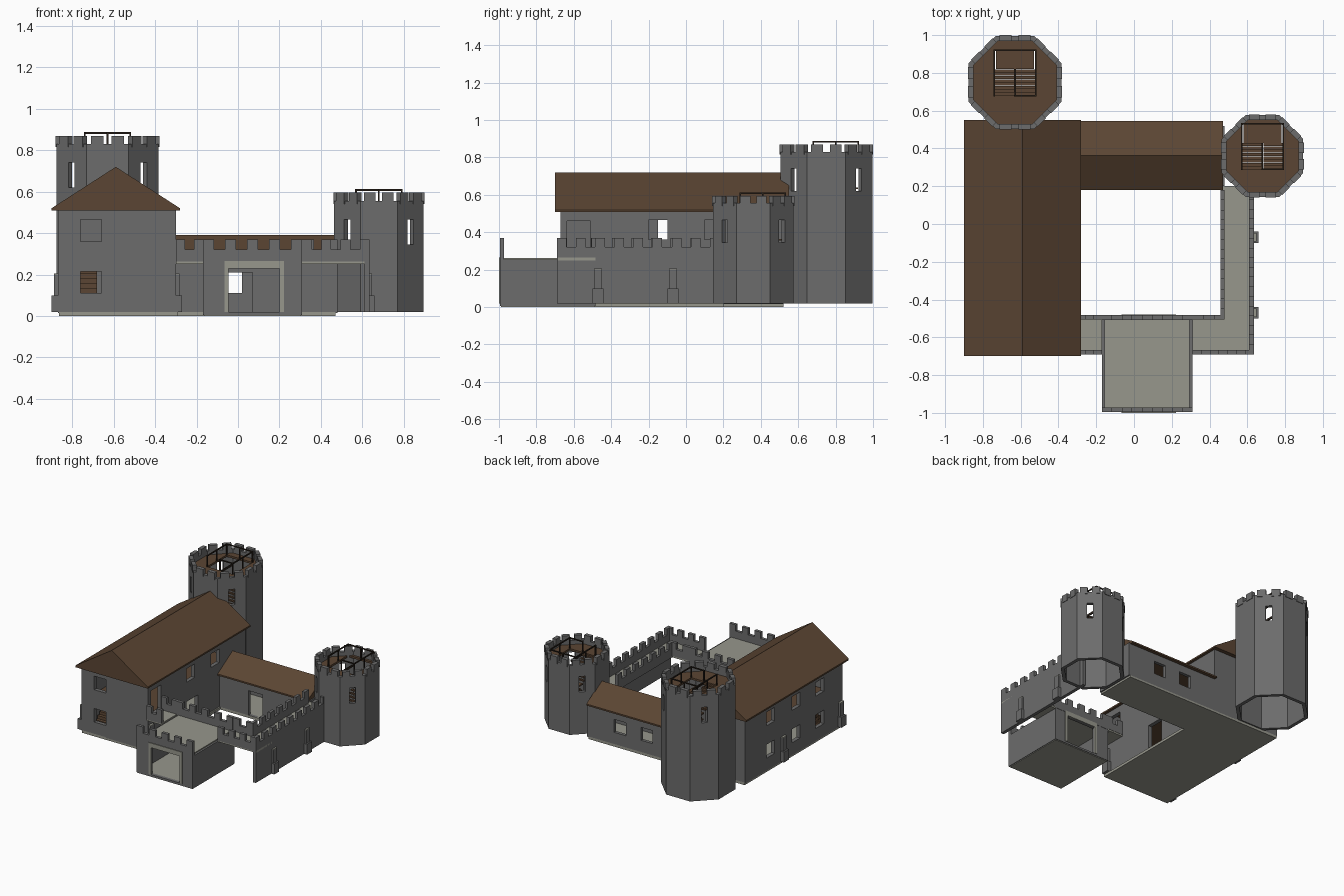
import bpy, bmesh, math
from mathutils import Matrix, Vector

if "Cube" in bpy.data.objects:
    bpy.data.objects.remove(bpy.data.objects["Cube"])


def material(name, rgb):
    m = bpy.data.materials.new(name)
    m.diffuse_color = (*rgb, 1)
    m.use_nodes = True
    m.node_tree.nodes["Principled BSDF"].inputs["Base Color"].default_value = m.diffuse_color
    return m


GREY = material("grey stone", (0.15, 0.15, 0.15))
PALE = material("pale stone", (0.31, 0.31, 0.265))
BROWN = material("brown timber", (0.105, 0.06, 0.033))
DARK = material("dark timber", (0.025, 0.017, 0.011))


def finish(name, bm, mat):
    bmesh.ops.recalc_face_normals(bm, faces=bm.faces)
    me = bpy.data.meshes.new(name)
    bm.to_mesh(me)
    bm.free()
    me.materials.append(mat)
    ob = bpy.data.objects.new(name, me)
    bpy.context.collection.objects.link(ob)
    return ob


def add_box(bm, b, rot=None):
    """b = (x0, x1, y0, y1, z0, z1)"""
    c = Vector(((b[0] + b[1]) / 2, (b[2] + b[3]) / 2, (b[4] + b[5]) / 2))
    m = Matrix.Translation(c)
    if rot is not None:
        m = m @ Matrix.Rotation(rot, 4, 'Z')
    m = m @ Matrix.Diagonal((b[1] - b[0], b[3] - b[2], b[5] - b[4], 1))
    bmesh.ops.create_cube(bm, size=1, matrix=m)


def boxes(name, mat, *bs):
    bm = bmesh.new()
    for b in bs:
        add_box(bm, b)
    return finish(name, bm, mat)


def octagon(name, mat, cx, cy, apothem, z0, z1):
    bm = bmesh.new()
    r = apothem / math.cos(math.pi / 8)
    m = Matrix.Translation((cx, cy, (z0 + z1) / 2)) @ Matrix.Rotation(math.pi / 8, 4, 'Z')
    bmesh.ops.create_cone(bm, cap_ends=True, segments=8, radius1=r, radius2=r, depth=z1 - z0, matrix=m)
    return finish(name, bm, mat)


def cut(ob, cutters):
    for c in cutters:
        mod = ob.modifiers.new("cut", 'BOOLEAN')
        mod.operation, mod.solver, mod.object = 'DIFFERENCE', 'EXACT', c
    bpy.context.view_layer.update()
    dg = bpy.context.evaluated_depsgraph_get()
    me = bpy.data.meshes.new_from_object(ob.evaluated_get(dg))
    ob.modifiers.clear()
    ob.data = me
    for c in cutters:
        bpy.data.objects.remove(c)


def cut_boxes(ob, *bs):
    cut(ob, [boxes("cutter", GREY, b) for b in bs])


def prism_roof(name, axis, a0, a1, b0, b1, z0, z1):
    """Gable roof, ridge along axis between a0 and a1."""
    bm = bmesh.new()
    rings = []
    for a in (a0, a1):
        pts = [(b0, z0 - 0.012), (b1, z0 - 0.012), (b1, z0), ((b0 + b1) / 2, z1), (b0, z0)]
        rings.append([bm.verts.new((p, a, z) if axis == 'y' else (a, p, z)) for p, z in pts])
    bm.faces.new(rings[0])
    bm.faces.new(rings[1])
    for i in range(5):
        j = (i + 1) % 5
        bm.faces.new((rings[0][i], rings[0][j], rings[1][j], rings[1][i]))
    return finish(name, bm, BROWN)


def parapet(name, axis, a0, a1, b0, b1, z0, n, z1=0.32, z2=0.368):
    """Low wall with n evenly spaced merlons."""
    bs = []
    put = lambda p, q, lo, hi: bs.append((p, q, b0, b1, lo, hi) if axis == 'x' else (b0, b1, p, q, lo, hi))
    put(a0, a1, z0, z1)
    w = (a1 - a0) / (2 * n - 1)
    for i in range(n):
        put(a0 + 2 * i * w, a0 + (2 * i + 1) * w, z1, z2)
    return boxes(name, GREY, *bs)


def buttress(name, x, y, d):
    """Two-stepped buttress on a wall at x, pointing in direction d."""
    lo, hi = sorted((x, x + d * 0.03))
    l2, h2 = sorted((x, x + d * 0.018))
    boxes(name, GREY, (lo, hi, y - 0.03, y + 0.03, 0.02, 0.1), (l2, h2, y - 0.022, y + 0.022, 0.1, 0.2))
    boxes(name + "_cap", PALE, (l2, h2, y - 0.022, y + 0.022, 0.2, 0.206))


# floor slabs
boxes("hall_floor", PALE, (-0.865, -0.29, -0.67, 0.52, 0, 0.02))
boxes("wing_floor", PALE, (-0.29, 0.47, 0.2, 0.52, 0, 0.02))
boxes("gate_floor", PALE, (-0.165, 0.305, -0.99, -0.49, 0, 0.02))

# main hall with windows and doors
hall = boxes("hall_walls", GREY, (-0.87, -0.3, -0.67, 0.52, 0.015, 0.51))
cuts = [(-0.84, -0.33, -0.64, 0.49, 0.0, 0.6)]
for z in (0.11, 0.36):
    cuts.append((-0.76, -0.66, -0.7, -0.62, z, z + 0.105))
    for y in (0.21, -0.1, -0.39):
        cuts.append((-0.9, -0.82, y - 0.05, y + 0.05, z, z + 0.105))
for y in (0.15, -0.15):
    cuts.append((-0.35, -0.28, y - 0.05, y + 0.05, 0.36, 0.465))
cuts += [(-0.35, -0.28, -0.65 + 0.015, -0.51, 0.27, 0.46), (-0.35, -0.28, -0.2, -0.06, 0.02, 0.21)]
cut_boxes(hall, *cuts)
boxes("hall_upper_floor", BROWN, (-0.845, -0.325, -0.645, 0.495, 0.25, 0.265))
boxes("hall_stair", BROWN, *[(-0.83, -0.68, -0.58 + i * 0.025, -0.55 + i * 0.025, 0.02 + i * 0.023, 0.043 + i * 0.023)
                             for i in range(10)])
prism_roof("hall_roof", 'y', -0.7, 0.55, -0.9, -0.28, 0.52, 0.72)
for i, y in enumerate((-0.64, 0.06)):
    buttress(f"hall_buttress_{i}", -0.87, y, -1)
buttress("hall_buttress_right", -0.3, -0.64, 1)

# back wing
wing = boxes("wing_walls", GREY, (-0.31, 0.48, 0.2, 0.52, 0.015, 0.275))
cut_boxes(wing, (-0.29, 0.46, 0.225, 0.495, 0.0, 0.3), (-0.05, 0.07, 0.18, 0.24, 0.02, 0.21),
          (-0.08, 0.02, 0.48, 0.54, 0.11, 0.21), (0.15, 0.25, 0.48, 0.54, 0.11, 0.21))
prism_roof("wing_roof", 'x', -0.3, 0.47, 0.18, 0.545, 0.28, 0.39)

# gatehouse
gate = boxes("gatehouse_walls", GREY, (-0.17, 0.31, -0.995, -0.485, 0.005, 0.255))
cut_boxes(gate, (-0.145, 0.285, -0.97, -0.51, -0.01, 0.3), (-0.05, 0.205, -1.1, -0.4, 0.02, 0.23))
boxes("gatehouse_roof", PALE, (-0.155, 0.295, -0.98, -0.49, 0.24, 0.263))
parapet("gatehouse_front_parapet", 'x', -0.17, 0.31, -0.995, -0.972, 0.255, 5)
parapet("gatehouse_back_parapet", 'x', -0.17, 0.31, -0.508, -0.483, 0.255, 5)
for n, y in (("front", -0.9975), ("back", -0.4865)):
    y0, y1 = y - 0.0025, y + 0.0065
    boxes(f"gate_frame_{n}", PALE, (-0.065, -0.045, y0, y1, 0.02, 0.235),
          (0.2, 0.222, y0, y1, 0.02, 0.235), (-0.065, 0.222, y0, y1, 0.23, 0.265))

# curtain walls: raised walks with parapets, outer wall on the right
for n, x0, x1, c in (("left", -0.3, -0.17, 2), ("right", 0.31, 0.635, 4)):
    boxes(f"front_walk_{n}", PALE, (x0, x1, -0.685, -0.485, 0.25, 0.265))
    parapet(f"front_parapet_{n}", 'x', x0, x1, -0.69, -0.667, 0.262, c)
    parapet(f"front_inner_parapet_{n}", 'x', x0, x1 if n == "left" else 0.48, -0.505, -0.483, 0.262, 2)
boxes("right_walk", PALE, (0.46, 0.63, -0.485, 0.2, 0.25, 0.265))
boxes("right_outer_wall", GREY, (0.61, 0.635, -0.69, 0.2, 0.02, 0.265))
parapet("right_outer_parapet", 'y', -0.69, 0.18, 0.61, 0.635, 0.265, 9)
parapet("right_inner_parapet", 'y', -0.5, 0.18, 0.457, 0.48, 0.25, 7)
for i, y in enumerate((-0.47, -0.07)):
    buttress(f"curtain_buttress_{i}", 0.63, y, 1)


# towers
def tower(name, cx, cy, a, top, slit):
    body = octagon(f"{name}_wall", GREY, cx, cy, a - 0.004, 0.02, top - 0.04)
    cutters = [octagon("cutter", GREY, cx, cy, a - 0.03, -0.1, 1.2)]
    for rot in (math.pi / 4, -math.pi / 4):
        bm = bmesh.new()
        add_box(bm, (cx - 0.4, cx + 0.4, cy - 0.022, cy + 0.022, slit, slit + 0.12), rot)
        cutters.append(finish("cutter", bm, GREY))
    cut(body, cutters)
    # two merlons on each side
    bm = bmesh.new()
    side = 2 * a * math.tan(math.pi / 8)
    for i in range(8):
        t = i * math.pi / 4
        for s in (-0.24, 0.24):
            d, e = a - 0.015, s * side
            x = cx + d * math.cos(t) - e * math.sin(t)
            y = cy + d * math.sin(t) + e * math.cos(t)
            w = side * 0.15
            add_box(bm, (x - 0.015, x + 0.015, y - w, y + w, top - 0.055, top), t)
    finish(f"{name}_merlons", bm, GREY)
    # timber deck with stair opening
    f = top - 0.07
    deck = octagon(f"{name}_deck", BROWN, cx, cy, a - 0.028, f - 0.015, f)
    x0, x1, y0, y1 = cx - 0.11, cx + 0.11, cy - 0.07, cy + 0.17
    cut_boxes(deck, (x0, x1, y0, y1, f - 0.1, f + 0.1))
    steps = [(x0 + 0.01, x1 - 0.01, cy + 0.07, y1, f - 0.17, f - 0.16)]
    for i in range(8):
        y = y0 + i * 0.0175
        steps.append((x0 + 0.005, cx - 0.005, y, y + 0.016, f - 0.02 - i * 0.018, f - 0.01 - i * 0.018))
        steps.append((cx + 0.005, x1 - 0.005, y, y + 0.016, f - 0.30 + i * 0.018, f - 0.29 + i * 0.018))
    boxes(f"{name}_stairs", BROWN, *steps)
    # railing
    r, z = 0.004, top + 0.017
    rails = [(x0, x1, y1 - r, y1 + r, z - 0.008, z), (cx, x1, y0 - r, y0 + r, z - 0.008, z)]
    for x in (x0, x1):
        rails.append((x - r, x + r, y0, y1, z - 0.008, z))
        rails += [(x - r, x + r, y - r, y + r, f, z) for y in (y0, (y0 + y1) / 2, y1)]
    rails.append((cx - r, cx + r, y1 - r, y1 + r, f, z))
    rails.append((cx - r, cx + r, y0 - r, y0 + r, f, z))
    rails.append((cx - r, cx + r, y0, cy + 0.07, f - 0.02, f - 0.005))
    boxes(f"{name}_railing", DARK, *rails)


tower("tall_tower", -0.63, 0.75, 0.25, 0.87, 0.62)
tower("short_tower", 0.68, 0.36, 0.22, 0.595, 0.345)
